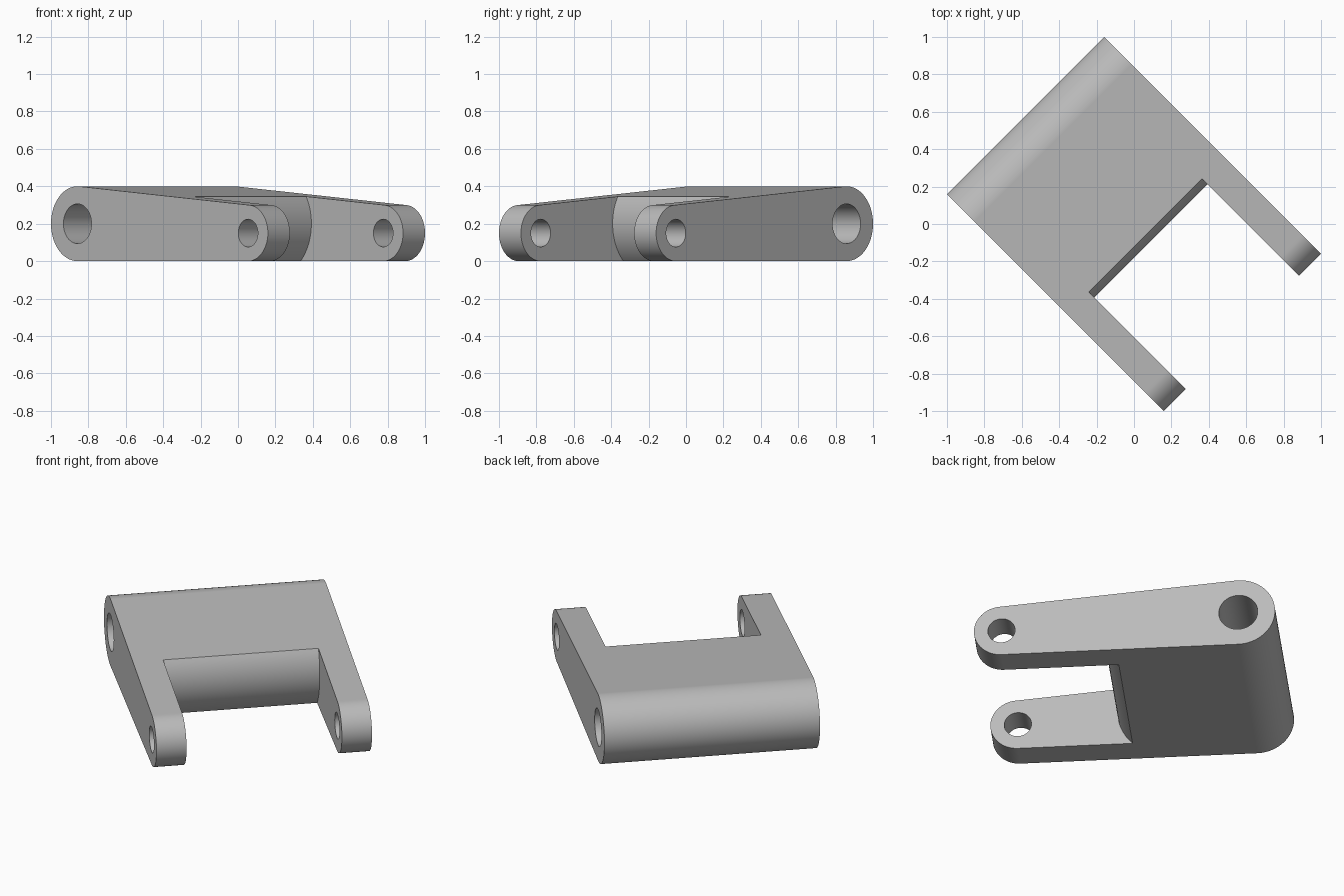
import bpy, bmesh
from math import sin, cos, pi, asin, radians

default = bpy.data.objects.get("Cube")
if default:
    bpy.data.objects.remove(default, do_unlink=True)

# Plain grey metal
GREY = (0.5, 0.5, 0.5, 1)
mat = bpy.data.materials.new("plain_grey")
mat.use_nodes = True
mat.diffuse_color = GREY
mat.node_tree.nodes["Principled BSDF"].inputs["Base Color"].default_value = GREY


def arc(cx, cz, r, a0, a1, n):
    """Points on an arc in the side profile plane."""
    return [(cx + r * cos(a0 + (a1 - a0) * i / n),
             cz + r * sin(a0 + (a1 - a0) * i / n)) for i in range(n + 1)]


def extrude_profile(name, points, half_width):
    """Solid from a side profile, extruded across the width."""
    bm = bmesh.new()
    face = bm.faces.new([bm.verts.new((x, -half_width, z)) for x, z in points])
    grown = bmesh.ops.extrude_face_region(bm, geom=[face])["geom"]
    verts = [g for g in grown if isinstance(g, bmesh.types.BMVert)]
    bmesh.ops.translate(bm, verts=verts, vec=(0, 2 * half_width, 0))
    bmesh.ops.recalc_face_normals(bm, faces=bm.faces)
    mesh = bpy.data.meshes.new(name)
    bm.to_mesh(mesh)
    bm.free()
    mesh.materials.append(mat)
    obj = bpy.data.objects.new(name, mesh)
    bpy.context.collection.objects.link(obj)
    return obj


WIDTH, SLOT = 0.594, 0.428          # half widths
BIG_X, BIG_R = -0.62, 0.2
SMALL_X, SMALL_R = 0.67, 0.15

# Tapered link body: two end circles joined by their tangents
top = pi / 2 - asin((BIG_R - SMALL_R) / (SMALL_X - BIG_X))
profile = (arc(BIG_X, BIG_R, BIG_R, top, 1.5 * pi, 40)
           + arc(SMALL_X, SMALL_R, SMALL_R, -pi / 2, top, 40))
body = extrude_profile("hinge_bracket", profile, WIDTH)

# Fork slot with a bulging back wall, and the two pin bores
slot = arc(-0.158, BIG_R, 0.285, -pi / 3, pi / 3, 32)
slot += [(1.2, slot[-1][1]), (1.2, slot[0][1])]
cutters = [
    extrude_profile("slot_cutter", slot, SLOT),
    extrude_profile("big_bore_cutter", arc(BIG_X, BIG_R, 0.106, 0, 2 * pi, 48)[:-1], 1),
    extrude_profile("small_bore_cutter", arc(SMALL_X, SMALL_R, 0.074, 0, 2 * pi, 48)[:-1], 1),
]

bpy.ops.object.select_all(action='DESELECT')
body.select_set(True)
bpy.context.view_layer.objects.active = body
for cutter in cutters:
    cutter.hide_render = True
    mod = body.modifiers.new(cutter.name, 'BOOLEAN')
    mod.operation = 'DIFFERENCE'
    mod.solver = 'EXACT'
    mod.object = cutter
    bpy.ops.object.modifier_apply(modifier=mod.name)
    bpy.data.objects.remove(cutter, do_unlink=True)

# Smooth rounds with crisp edges, turned to its diagonal stance
bpy.ops.object.shade_smooth_by_angle(angle=radians(30))
weighted = body.modifiers.new("flat_faces", 'WEIGHTED_NORMAL')
weighted.keep_sharp = True
body.rotation_euler.z = -pi / 4
